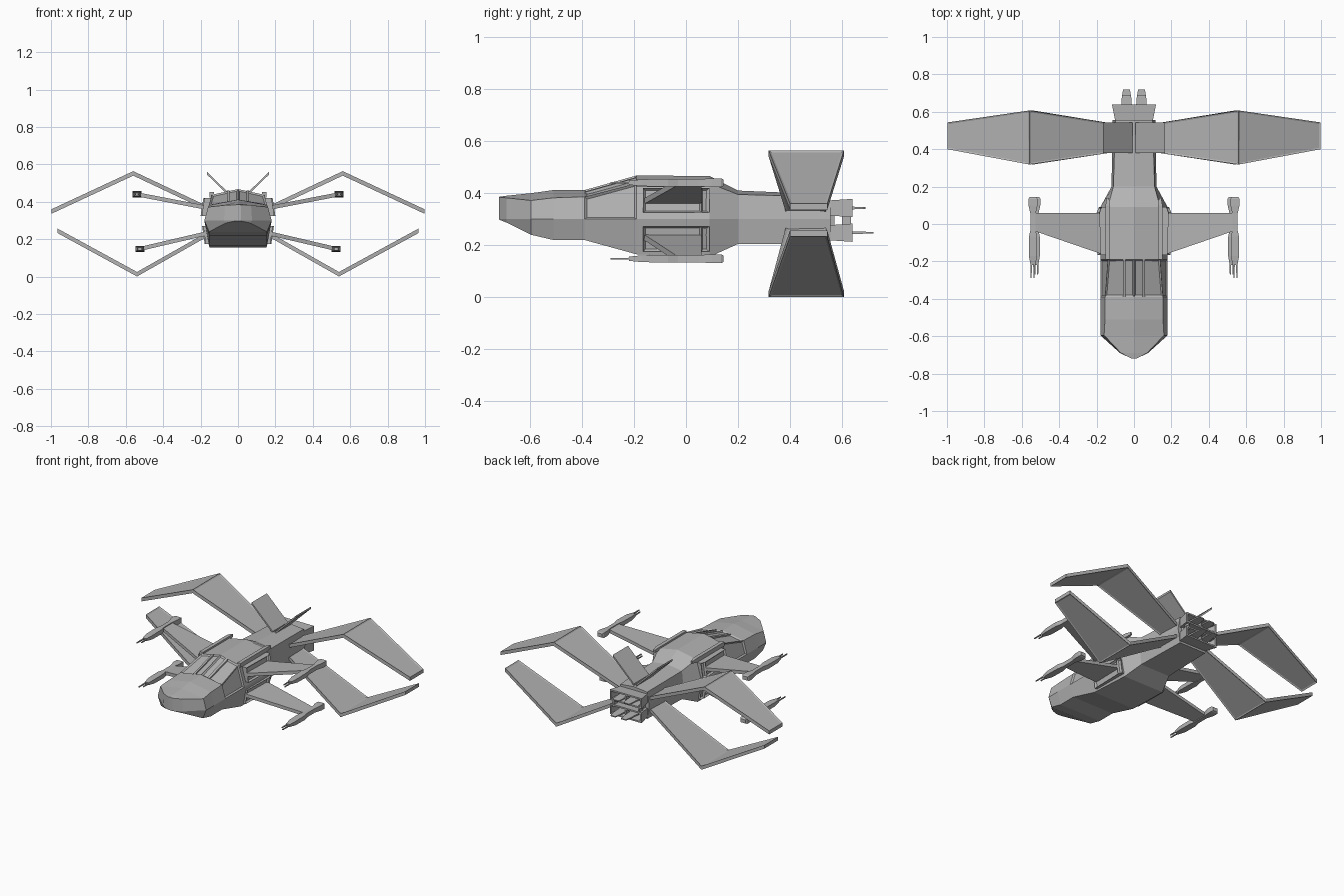
import bpy, bmesh
from mathutils import Vector

if "Cube" in bpy.data.objects:
    bpy.data.objects.remove(bpy.data.objects["Cube"])

# One hull grey for the whole craft
grey = bpy.data.materials.new("hull grey")
grey.use_nodes = True
grey.diffuse_color = (0.45, 0.45, 0.45, 1)
grey.node_tree.nodes["Principled BSDF"].inputs["Base Color"].default_value = (0.45, 0.45, 0.45, 1)


def loft(name, rings, mirror=False, panel=None, inset=0.012, depth=-0.004):
    """Skin a row of closed rings; faces chosen by panel() become recessed panels."""
    bm = bmesh.new()
    rows = [[bm.verts.new(p) for p in ring] for ring in rings]
    n = len(rows[0])
    for a, b in zip(rows, rows[1:]):
        for i in range(n):
            j = (i + 1) % n
            bm.faces.new((a[i], a[j], b[j], b[i]))
    bm.faces.new(rows[0])
    bm.faces.new(rows[-1])
    bmesh.ops.recalc_face_normals(bm, faces=bm.faces)
    if panel:
        bm.normal_update()
        chosen = [f for f in bm.faces if panel(f)]
        bmesh.ops.inset_individual(bm, faces=chosen, thickness=inset, depth=depth)
    mesh = bpy.data.meshes.new(name)
    bm.to_mesh(mesh)
    bm.free()
    mesh.materials.append(grey)
    ob = bpy.data.objects.new(name, mesh)
    bpy.context.collection.objects.link(ob)
    if mirror:
        ob.modifiers.new("mirror", 'MIRROR').use_mirror_merge = False
    return ob


def plate(name, stations, t, panel=None):
    """Mirrored wing plate; each station is x, z, front y, back y."""
    rings = [[(x, a, z - t), (x, b, z - t), (x, b, z + t), (x, a, z + t)]
             for x, z, a, b in stations]
    return loft(name, rings, True, panel)


def spar(name, x, z, stations, mirror=True):
    """Box section running along y; each station is y, half width, half height."""
    rings = [[(x - w, y, z - h), (x + w, y, z - h), (x + w, y, z + h), (x - w, y, z + h)]
             for y, w, h in stations]
    return loft(name, rings, mirror)


# Fuselage: y, ridge z, shoulder x z, waist x, keel x z
hull = [
    (-.718, .386, .015, .384, .015, .012, .298),
    (-.69, .39, .07, .382, .075, .065, .287),
    (-.595, .40, .16, .372, .18, .155, .24),
    (-.51, .412, .155, .382, .18, .155, .22),
    (-.39, .412, .155, .386, .18, .155, .22),
    (-.19, .468, .14, .438, .18, .155, .165),
    (.09, .466, .14, .438, .18, .15, .155),
    (.20, .41, .11, .395, .12, .11, .205),
    (.555, .395, .10, .385, .115, .10, .205),
]
rings = []
for y, ridge, sx, sz, waist, kx, kz in hull:
    half = [(sx, y, sz), (waist, y, .30), (kx, y, kz)]
    rings.append([(0, y, ridge)] + half + [(-x, y, z) for x, y, z in reversed(half)])


def canopy(f):
    c = f.calc_center_median()
    return -.38 < c.y < -.2 and c.z > .33


loft("fuselage", rings, panel=canopy, inset=.012, depth=-.008)

# Canopy ribs and shoulder rails
loft("canopy_rib", [[(x, y, z + dz - .2 * x) for x, dz in
                     ((.045, -.008), (.06, -.008), (.06, .003), (.045, .003))]
                    for y, z in ((-.39, .412), (-.19, .468))], True)
spar("shoulder_rail", .14, .438, [(-.19, .012, .014), (.10, .012, .014), (.14, .006, .008)])


# Root housings round the forward wings
def housing(name, z0, z1, outer_low, outer_high):
    def ring(y, k):
        return [(.13, y, z0), (outer_low * k, y, z0), (outer_high * k, y, z1), (.13, y, z1)]
    side = lambda f: f.normal.x > .7
    loft(name, [ring(-.165, .97), ring(.06, 1), ring(.09, .94)], True, side, .012, -.012)


housing("upper_wing_housing", .325, .42, .20, .185)
housing("lower_wing_housing", .175, .272, .178, .192)

# Forward wings with guns on the tips
for level, root_z, tip_x, tip_z in (("upper", .365, .54, .44), ("lower", .235, .525, .148)):
    plate(level + "_forward_wing",
          [(.13, root_z, -.175, .06), (.19, root_z + (tip_z - root_z) * .1, -.155, .06),
           (tip_x, tip_z, -.035, .06)], .011)
    spar(level + "_gun", tip_x, tip_z,
         [(.145, .018, .012), (.135, .024, .017), (.10, .024, .017), (.05, .013, .014),
          (-.03, .013, .014), (-.07, .022, .015), (-.17, .022, .013), (-.22, .013, .008)])
    for side, dx, tip in (("inner", -.01, -.27), ("outer", .01, -.29)):
        spar(f"{level}_{side}_barrel", tip_x + dx, tip_z, [(-.20, .004, .004), (tip, .003, .003)])

# Bent rear wings with rimmed panels
broad = lambda f: abs(f.normal.z) > .6 and f.calc_area() > .02
plate("upper_rear_wing", [(.10, .335, .385, .535), (.56, .552, .318, .607),
                          (.998, .348, .40, .543)], .012, broad)
plate("lower_rear_wing", [(.10, .262, .385, .535), (.54, .013, .318, .607),
                          (.965, .245, .40, .543)], .012, broad)

# V tail fins
plate("tail_fin", [(.008, .40, .38, .542), (.165, .552, .38, .542)], .007)

# Tail core and flared open exhaust frames
spar("tail_core", 0, .295, [(.54, .09, .075), (.57, .085, .07)], False)
for level, z, reach in (("upper", .343, .69), ("lower", .248, .72)):
    for edge, s in (("top", 1), ("bottom", -1)):
        loft(f"{level}_exhaust_{edge}",
             [[(-w, y, z + s * h), (w, y, z + s * h), (w, y, z + s * (h - .01)),
               (-w, y, z + s * (h - .01))] for y, w, h in ((.55, .10, .029), (.64, .118, .035))])
    loft(level + "_exhaust_side",
         [[(w - .01, y, z - h), (w, y, z - h), (w, y, z + h), (w - .01, y, z + h)]
          for y, w, h in ((.55, .10, .029), (.64, .118, .035))], True)
    spar(level + "_exhaust_divider", 0, z, [(.55, .005, .029), (.64, .005, .034)], False)
    spar(level + "_exhaust_prong", .04, z, [(.56, .033, .005), (.64, .028, .005),
                                            (.68, .025, .004), (reach, .018, .003)])
spar("exhaust_post", .095, .295, [(.60, .005, .03), (.635, .005, .03)])
